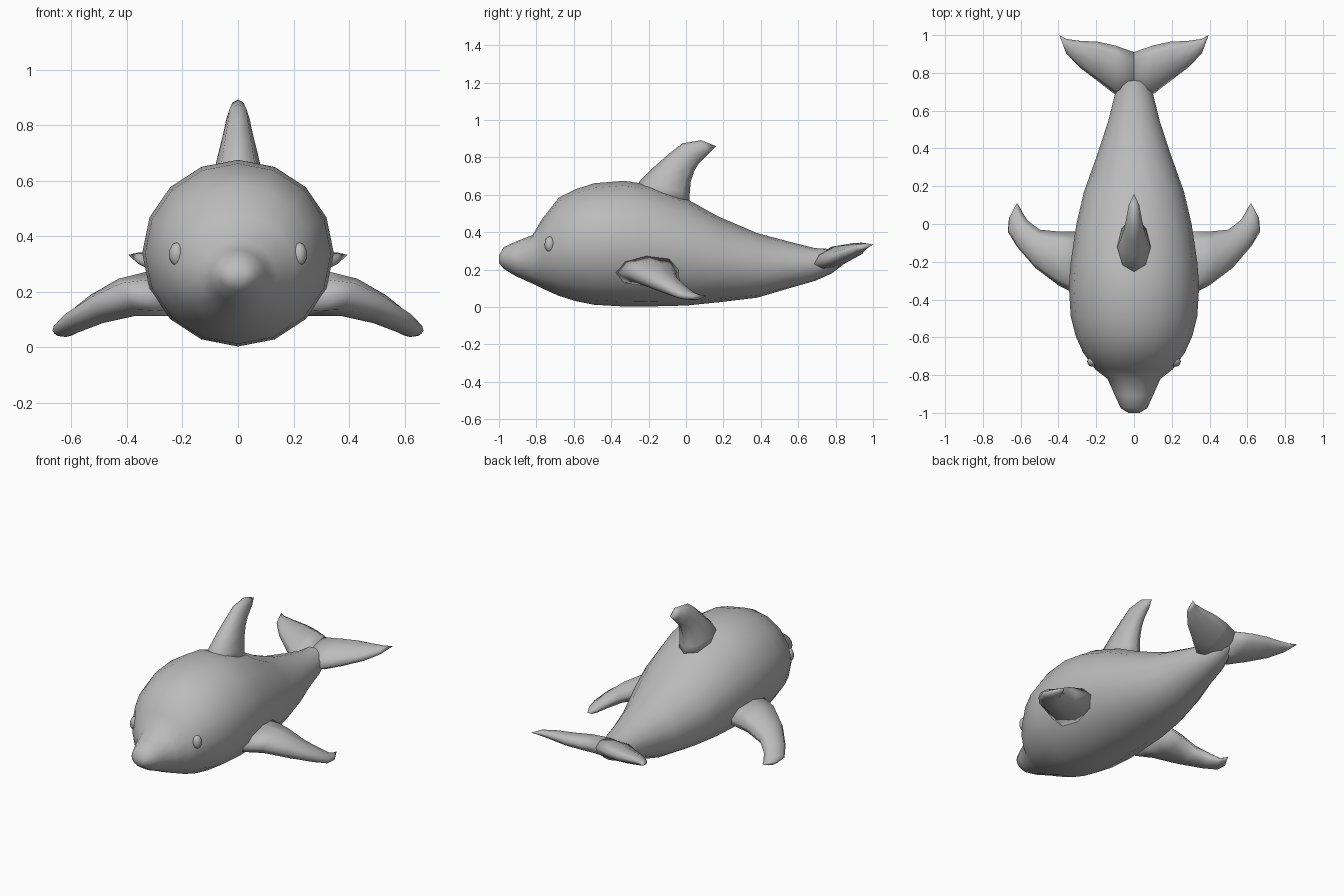
import bpy, bmesh, math
from mathutils import Vector

cube = bpy.data.objects.get("Cube")
if cube:
    bpy.data.objects.remove(cube, do_unlink=True)

grey = bpy.data.materials.new("soft_grey")
grey.use_nodes = True
grey.diffuse_color = (0.5, 0.5, 0.5, 1)
grey.node_tree.nodes["Principled BSDF"].inputs["Base Color"].default_value = (0.5, 0.5, 0.5, 1)


def finish(obj):
    obj.data.materials.append(grey)
    for poly in obj.data.polygons:
        poly.use_smooth = True
    return obj


def ring(lead, trail, up, sides=8):
    """Elliptical section between two edge points, with half thickness vector up."""
    a, b = Vector(lead), Vector(trail)
    mid, half, up = (a + b) / 2, (a - b) / 2, Vector(up)
    return [mid + half * math.cos(t) + up * math.sin(t)
            for t in (math.tau * i / sides for i in range(sides))]


def loft(name, rings, tip=None):
    """Skin the rings in order, capping the ends or closing to a tip."""
    bm = bmesh.new()
    loops = [[bm.verts.new(p) for p in r] for r in rings]
    n = len(loops[0])
    for a, b in zip(loops, loops[1:]):
        for i in range(n):
            j = (i + 1) % n
            bm.faces.new((a[i], a[j], b[j], b[i]))
    bm.faces.new(loops[0])
    if tip:
        end = bm.verts.new(tip)
        for i in range(n):
            bm.faces.new((loops[-1][i], loops[-1][(i + 1) % n], end))
    else:
        bm.faces.new(loops[-1])
    bmesh.ops.recalc_face_normals(bm, faces=bm.faces)
    mesh = bpy.data.meshes.new(name)
    bm.to_mesh(mesh)
    bm.free()
    obj = bpy.data.objects.new(name, mesh)
    bpy.context.collection.objects.link(obj)
    return finish(obj)


def flip(p):
    return (-p[0], p[1], p[2])


# Body with beak: y, half width, bottom, top
profile = [
    (-1.0, 0.03, 0.235, 0.275), (-0.975, 0.07, 0.205, 0.32),
    (-0.91, 0.10, 0.165, 0.35), (-0.82, 0.14, 0.125, 0.385),
    (-0.77, 0.205, 0.10, 0.47), (-0.68, 0.27, 0.06, 0.585),
    (-0.59, 0.31, 0.032, 0.63), (-0.49, 0.335, 0.012, 0.662),
    (-0.33, 0.345, 0.003, 0.675), (-0.2, 0.335, 0.003, 0.655),
    (0.0, 0.305, 0.008, 0.58), (0.17, 0.265, 0.025, 0.485),
    (0.38, 0.19, 0.05, 0.395), (0.55, 0.135, 0.10, 0.35),
    (0.69, 0.10, 0.14, 0.315), (0.78, 0.07, 0.18, 0.31),
    (0.87, 0.03, 0.25, 0.315)]
loft("body", [ring((w, y, (lo + hi) / 2), (-w, y, (lo + hi) / 2), (0, 0, (hi - lo) / 2), 16)
              for y, w, lo, hi in profile])

# Dorsal fin: leading y, z, trailing y, z, half width
fin = [(-0.28, 0.60, 0.02, 0.54, 0.095), (-0.25, 0.67, 0.02, 0.61, 0.085),
       (-0.17, 0.75, 0.025, 0.67, 0.068), (-0.09, 0.82, 0.045, 0.73, 0.052),
       (-0.02, 0.875, 0.07, 0.77, 0.042), (0.08, 0.892, 0.12, 0.82, 0.028)]
loft("dorsal_fin", [ring((0, ly, lz), (0, ty, tz), (w, 0, 0)) for ly, lz, ty, tz, w in fin],
     (0, 0.16, 0.86))

# Paired flippers: leading edge, trailing edge, half thickness
flipper = [((0.27, -0.39, 0.185), (0.27, -0.04, 0.205), 0.09),
           ((0.40, -0.325, 0.185), (0.40, -0.04, 0.175), 0.073),
           ((0.52, -0.235, 0.145), (0.50, -0.03, 0.13), 0.055),
           ((0.62, -0.12, 0.095), (0.565, 0.02, 0.085), 0.04),
           ((0.668, -0.04, 0.06), (0.59, 0.06, 0.06), 0.025),
           ((0.662, 0.03, 0.05), (0.605, 0.09, 0.055), 0.015)]
# Tail flukes: x, leading y, trailing y, leading z, trailing z, half thickness
fluke = [(0.0, 0.68, 0.91, 0.225, 0.31, 0.055), (0.10, 0.685, 0.945, 0.23, 0.32, 0.05),
         (0.19, 0.755, 0.965, 0.25, 0.325, 0.042), (0.29, 0.83, 0.97, 0.28, 0.33, 0.03),
         (0.36, 0.905, 0.98, 0.31, 0.332, 0.017)]

for side, mirror in (("left", tuple), ("right", flip)):
    loft(side + "_flipper", [ring(mirror(a), mirror(b), mirror((0.4 * t, 0, 0.92 * t)))
                             for a, b, t in flipper], mirror((0.62, 0.11, 0.06)))
    loft(side + "_tail_fluke", [ring(mirror((x, ly, lz)), mirror((x, ty, tz)), (0, -0.3 * t, t))
                                for x, ly, ty, lz, tz, t in fluke], mirror((0.395, 1.0, 0.333)))
    # Eyes
    bpy.ops.mesh.primitive_uv_sphere_add(segments=12, ring_count=8, radius=1,
                                         location=mirror((0.22, -0.728, 0.335)))
    eye = bpy.context.object
    eye.name = side + "_eye"
    eye.scale = (0.028, 0.028, 0.042)
    finish(eye)
